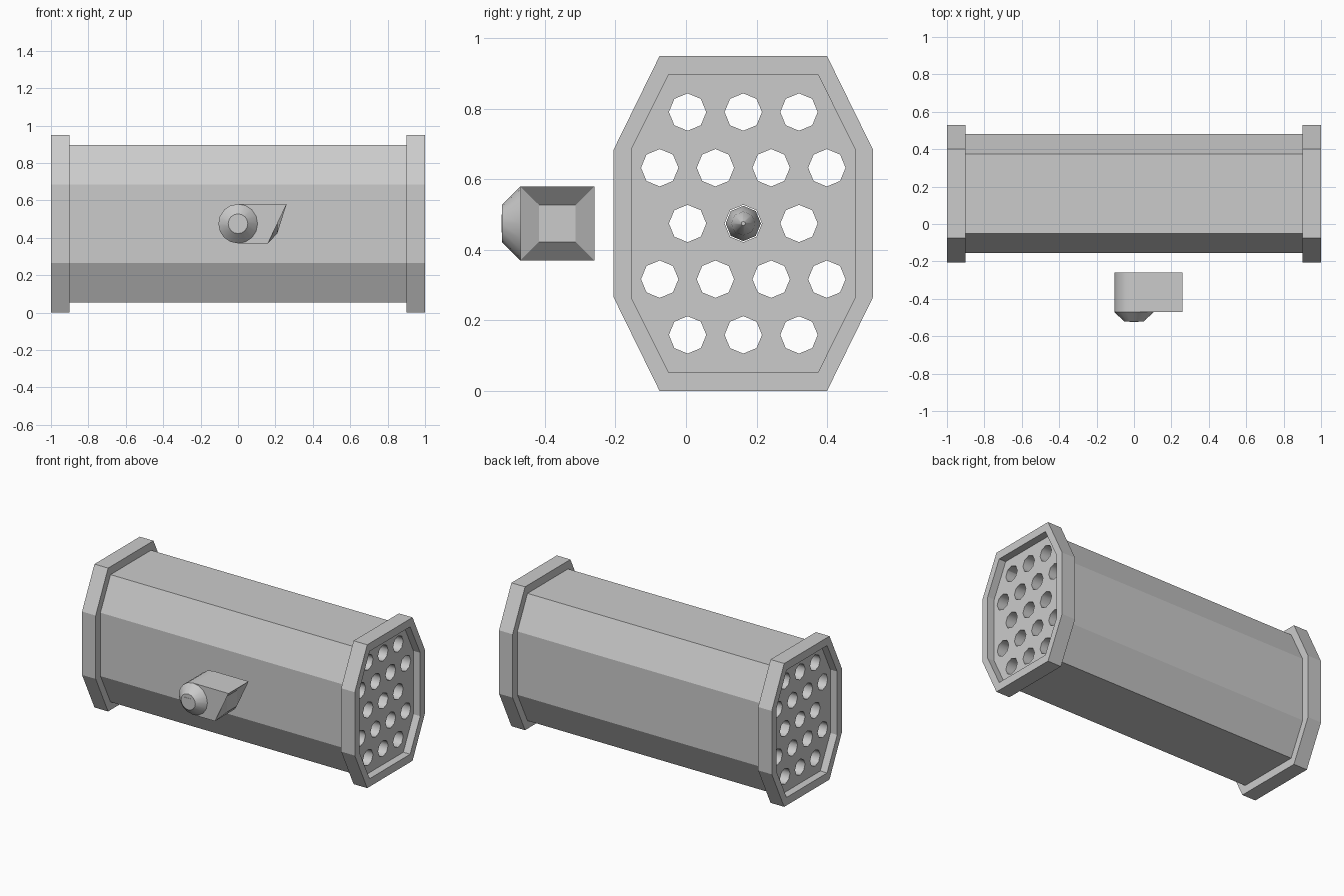
import bpy, bmesh
from math import pi, sin, cos

if "Cube" in bpy.data.objects:
    bpy.data.objects.remove(bpy.data.objects["Cube"])

CY, CZ = 0.1625, 0.475          # axis of the pod


def finish(name, bm, smooth=None):
    bmesh.ops.recalc_face_normals(bm, faces=bm.faces)
    me = bpy.data.meshes.new(name)
    bm.to_mesh(me)
    bm.free()
    ob = bpy.data.objects.new(name, me)
    bpy.context.scene.collection.objects.link(ob)
    if smooth is not None:
        for p in me.polygons:
            p.use_smooth = smooth(p)
    return ob


def bridge(bm, loops, cap_start=False, cap_end=False):
    """Skin a list of equally long point loops with quads."""
    rings = [[bm.verts.new(p) for p in lp] for lp in loops]
    n = len(rings[0])
    for a, b in zip(rings, rings[1:]):
        for i in range(n):
            j = (i + 1) % n
            bm.faces.new((a[i], a[j], b[j], b[i]))
    if cap_start:
        bm.faces.new(rings[0])
    if cap_end:
        bm.faces.new(rings[-1])


def octagon(x, hw, hh, tw, sh=0.21):
    """Elongated eight-sided section at x."""
    pts = [(tw, hh), (hw, sh), (hw, -sh), (tw, -hh),
           (-tw, -hh), (-hw, -sh), (-hw, sh), (-tw, hh)]
    return [(x, CY + y, CZ + z) for y, z in pts]


OUTER = (0.3675, 0.475, 0.2375)
INNER = (0.3175, 0.422, 0.212)


def circle_x(x, y, z, r, n=8):
    return [(x, y + r * cos(2 * pi * i / n), z + r * sin(2 * pi * i / n))
            for i in range(n)]


def circle_y(y, r, n=16):
    return [(r * cos(2 * pi * i / n), y, CZ + r * sin(2 * pi * i / n))
            for i in range(n)]


# Pod body, bored through by the launch tubes
bm = bmesh.new()
bridge(bm, [octagon(-0.95, *INNER), octagon(0.95, *INNER)], True, True)
body = finish("pod_body", bm)

bm = bmesh.new()
for row in range(-2, 3):
    count = 4 if abs(row) == 1 else 3
    for k in range(count):
        y = CY + 0.158 * (k - (count - 1) / 2)
        z = CZ + 0.158 * row
        bridge(bm, [circle_x(-1.1, y, z, 0.053), circle_x(1.1, y, z, 0.053)], True, True)
cutter = finish("tube_cutter", bm)
cutter.hide_render = True

mod = body.modifiers.new("tubes", 'BOOLEAN')
mod.operation = 'DIFFERENCE'
mod.solver = 'EXACT'
mod.object = cutter
bpy.context.view_layer.objects.active = body
bpy.ops.object.modifier_apply(modifier=mod.name)
bpy.data.objects.remove(cutter)
for p in body.data.polygons:      # round tube walls, flat outer panels
    c = p.center
    out = (c.y - CY) * p.normal.y + (c.z - CZ) * p.normal.z
    on_shell = out > 0.31
    p.use_smooth = abs(p.normal.x) < 0.5 and not on_shell

# End collars with a recessed face
for side, name in ((-1, "left_collar"), (1, "right_collar")):
    bm = bmesh.new()
    bridge(bm, [octagon(side * 0.9, *INNER), octagon(side * 0.9, *OUTER),
                octagon(side * 1.0, *OUTER), octagon(side * 1.0, *INNER),
                octagon(side * 0.95, *INNER)])
    finish(name, bm)

# Rocket sitting inside the middle tube
bm = bmesh.new()
bridge(bm, [circle_x(x, CY, CZ, r) for x, r in
            ((-0.25, 0.05), (0.1, 0.05), (0.2, 0.034), (0.25, 0.006))], True, True)
finish("rocket", bm, lambda p: abs(p.normal.x) < 0.95)

# Sight housing: half-round block with a slanted hood
R = 0.105
profile = [(0.16, -R), (0.26, R)] + [
    (-R * sin(pi * i / 8), R * cos(pi * i / 8)) for i in range(9)]
bm = bmesh.new()
loops = [[bm.verts.new((x, y, CZ + z)) for x, z in profile] for y in (-0.47, -0.26)]
f, b = loops
bm.faces.new(f)
bm.faces.new(b)
for i in range(1, len(f)):
    j = (i + 1) % len(f)
    bm.faces.new((f[i], f[j], b[j], b[i]))
# sunken square window
rim = [f[0], f[1], b[1], b[0]]
win = [bm.verts.new((0.21, y, CZ + z)) for y, z in
       ((-0.417, -0.0525), (-0.417, 0.0525), (-0.313, 0.0525), (-0.313, -0.0525))]
for i in range(4):
    j = (i + 1) % 4
    bm.faces.new((rim[i], rim[j], win[j], win[i]))
bm.faces.new(win)
finish("sight_housing", bm, lambda p: p.center.x < -0.005 and abs(p.normal.y) < 0.5)

# Tapered pivot cap with a small square socket
bm = bmesh.new()
bridge(bm, [circle_y(-0.47, R), circle_y(-0.522, 0.0525)], False, True)
finish("pivot_cap", bm, lambda p: abs(p.normal.y) < 0.9)
bm = bmesh.new()
bridge(bm, [[(x, y, CZ + z) for x, z in
             ((-0.025, -0.025), (0.025, -0.025), (0.025, 0.025), (-0.025, 0.025))]
            for y in (-0.5, -0.524)], False, True)
finish("pivot_pin", bm)
